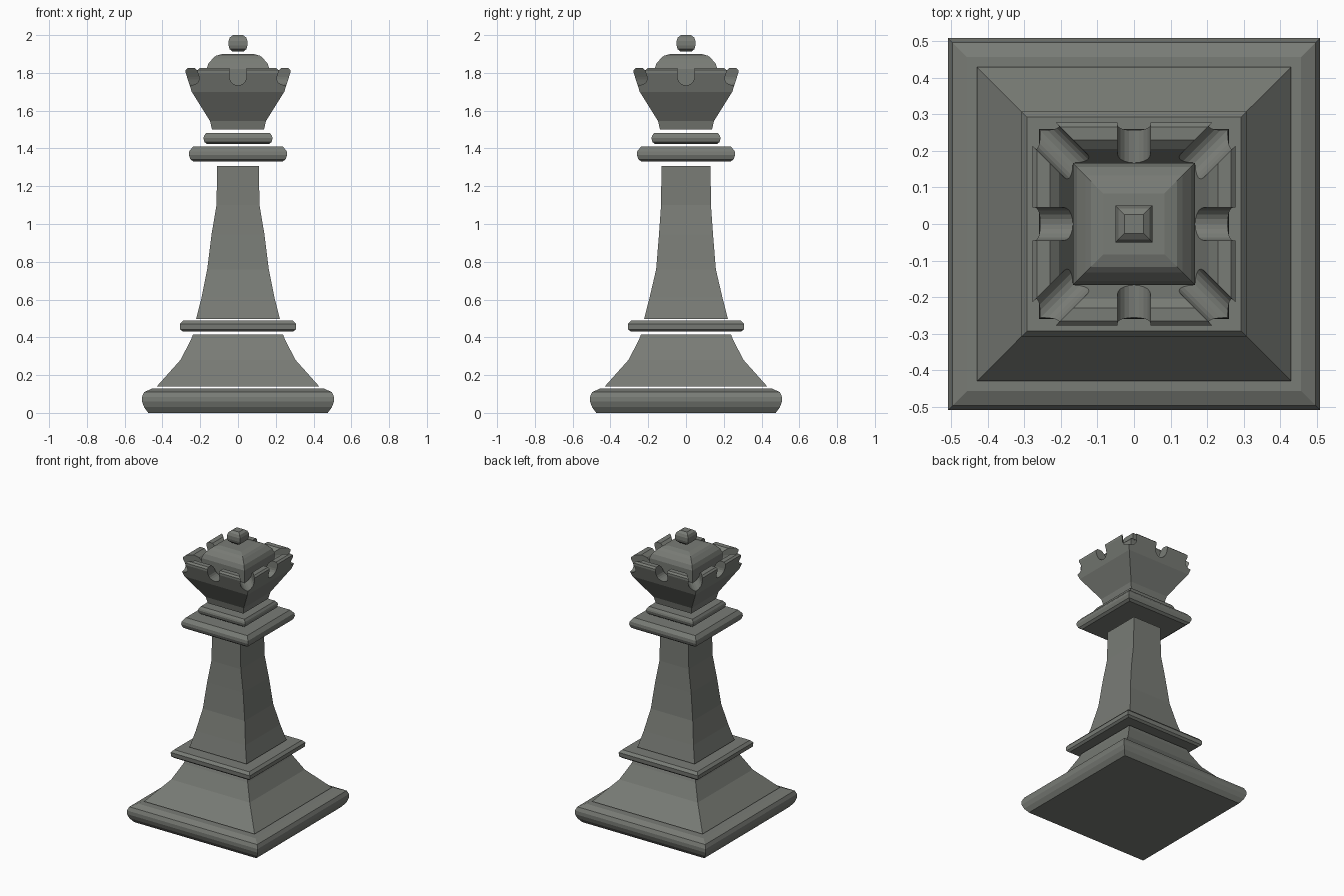
import bpy, math
from mathutils import Matrix

if "Cube" in bpy.data.objects:
    bpy.data.objects.remove(bpy.data.objects["Cube"])

stone = bpy.data.materials.new("grey stone")
stone.diffuse_color = (0.19, 0.2, 0.18, 1)
stone.use_nodes = True
stone.node_tree.nodes["Principled BSDF"].inputs["Base Color"].default_value = stone.diffuse_color


def make(name, verts, faces):
    me = bpy.data.meshes.new(name)
    me.from_pydata(verts, [], faces)
    me.update()
    me.materials.append(stone)
    ob = bpy.data.objects.new(name, me)
    bpy.context.collection.objects.link(ob)
    return ob


def square_lathe(name, profile):
    """Stack of rectangles: (half width x, z) or (half width x, z, half width y), capped."""
    verts, faces = [], []
    for p in profile:
        hx, z, hy = p[0], p[1], p[-1] if len(p) == 3 else p[0]
        verts += [(-hx, -hy, z), (hx, -hy, z), (hx, hy, z), (-hx, hy, z)]
    n = len(profile)
    for i in range(n - 1):
        for k in range(4):
            a, b = 4 * i + k, 4 * i + (k + 1) % 4
            faces.append((a, b, b + 4, a + 4))
    faces.append((3, 2, 1, 0))
    faces.append(tuple(4 * (n - 1) + k for k in range(4)))
    return make(name, verts, faces)


# Foot, flared pedestal and lower ring
square_lathe("base_plinth", [(.475, 0), (.497, .03), (.508, .06), (.508, .085),
                             (.497, .11), (.457, .128)])
square_lathe("pedestal", [(.43, .14), (.305, .28), (.25, .385), (.238, .415)])
square_lathe("lower_ring", [(.292, .43), (.306, .442), (.308, .47), (.292, .488)])

# Tapered shaft, narrower across x near the top
square_lathe("shaft", [(.222, .497), (.193, .61, .193), (.163, .76, .158),
                       (.14, .945, .143), (.114, .1 + 1.0, .132), (.11, 1.308, .13)])

# Collars
square_lathe("wide_collar", [(.235, 1.33), (.252, 1.342), (.26, 1.365), (.258, 1.385), (.238, 1.41)])
square_lathe("narrow_collar", [(.165, 1.424), (.178, 1.434), (.183, 1.455), (.18, 1.466), (.17, 1.481)])

# Hollow crown
crown = square_lathe("crown", [(.138, 1.5), (.148, 1.545), (.195, 1.62), (.245, 1.7), (.277, 1.8),
                               (.277, 1.815), (.265, 1.826), (.23, 1.826), (.205, 1.805), (.165, 1.73)])

# U-shaped notches through the sides and corners of the crown
r, zc, length, steps = .045, 1.779, .6, 10
u = [(r * math.cos(math.pi + math.pi * i / steps), zc + r * math.sin(math.pi + math.pi * i / steps))
     for i in range(steps + 1)]
u += [(r, 1.95), (-r, 1.95)]
n = len(u)
for j in range(4):
    verts = [(x, s * length, z) for s in (-1, 1) for x, z in u]
    faces = [tuple(range(n)), tuple(range(2 * n - 1, n - 1, -1))]
    faces += [((i + 1) % n, i, i + n, (i + 1) % n + n) for i in range(n)]
    cutter = make("notch_cutter", verts, faces)
    cutter.data.transform(Matrix.Rotation(j * math.pi / 4, 4, 'Z'))
    cutter.hide_render = True
    mod = crown.modifiers.new("notch", 'BOOLEAN')
    mod.operation, mod.solver, mod.object = 'DIFFERENCE', 'EXACT', cutter
    bpy.context.view_layer.objects.active = crown
    bpy.ops.object.modifier_apply(modifier=mod.name)
    bpy.data.objects.remove(cutter)

# Dome and finial
square_lathe("crown_dome", [(.165, 1.72), (.167, 1.82), (.156, 1.85), (.133, 1.877),
                            (.118, 1.89), (.083, 1.9)])
square_lathe("finial", [(.028, 1.912), (.045, 1.926), (.05, 1.945), (.05, 1.97),
                        (.043, 1.988), (.026, 2.0)])
